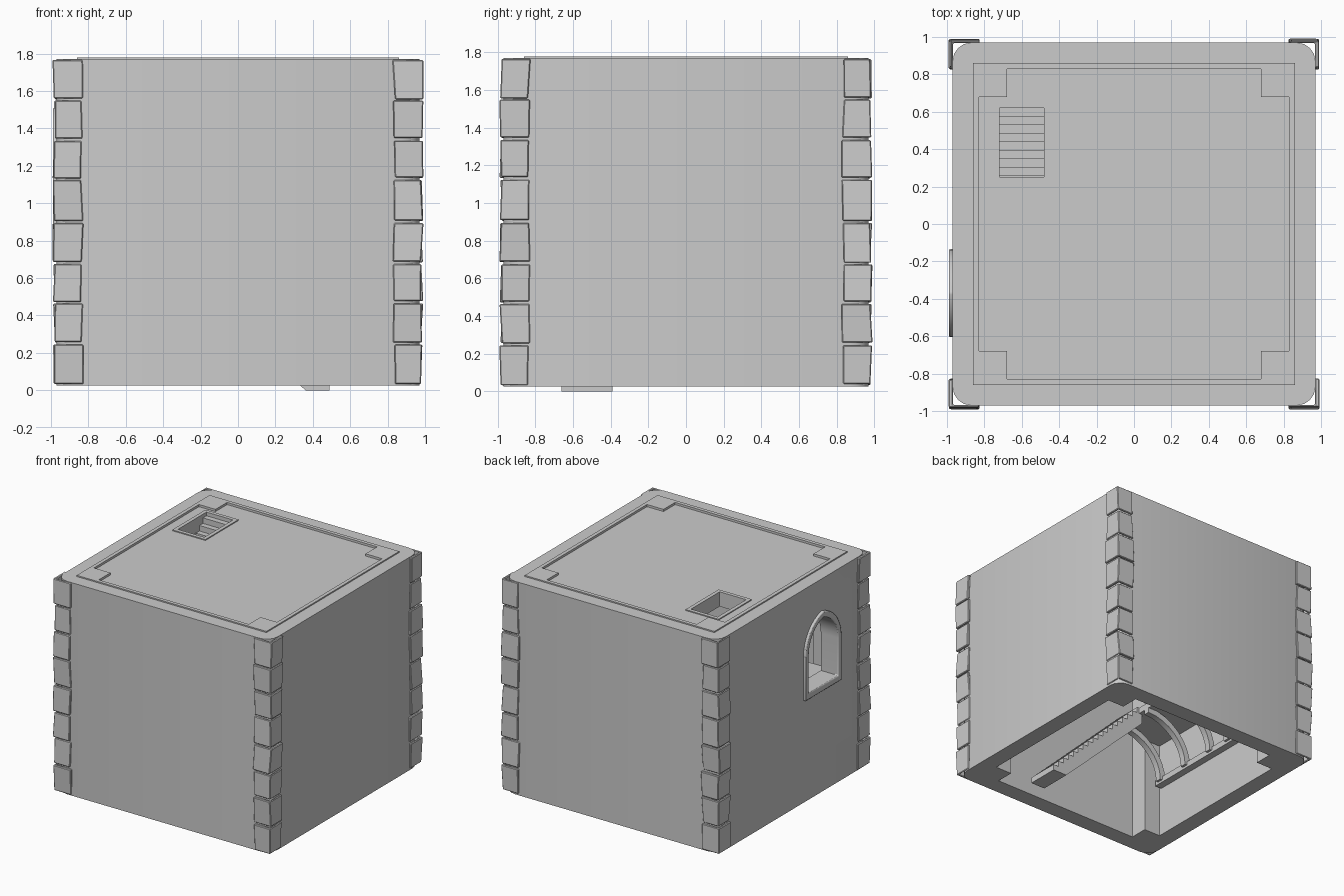
import bpy, bmesh, math, random

random.seed(4)
if "Cube" in bpy.data.objects:
    bpy.data.objects.remove(bpy.data.objects["Cube"], do_unlink=True)

# One plain stone colour
stone = bpy.data.materials.new("stone_grey")
stone.use_nodes = True
GREY = (0.6, 0.6, 0.6, 1)
stone.diffuse_color = GREY
stone.node_tree.nodes["Principled BSDF"].inputs["Base Color"].default_value = GREY

AXES = {"x": lambda u, v, w: (w, u, v),
        "y": lambda u, v, w: (u, w, v),
        "z": lambda u, v, w: (u, v, w)}


def finish(bm, name):
    bmesh.ops.recalc_face_normals(bm, faces=bm.faces[:])
    mesh = bpy.data.meshes.new(name)
    bm.to_mesh(mesh)
    bm.free()
    mesh.materials.append(stone)
    obj = bpy.data.objects.new(name, mesh)
    bpy.context.collection.objects.link(obj)
    return obj


def loft(bm, low, high):
    """Closed solid between two matching rings."""
    a = [bm.verts.new(p) for p in low]
    b = [bm.verts.new(p) for p in high]
    faces = [bm.faces.new(a[::-1]), bm.faces.new(b)]
    for i in range(len(a)):
        j = (i + 1) % len(a)
        faces.append(bm.faces.new((a[i], a[j], b[j], b[i])))
    return faces


def prism(name, pts, lo, hi, axis="z"):
    bm = bmesh.new()
    to = AXES[axis]
    loft(bm, [to(u, v, lo) for u, v in pts], [to(u, v, hi) for u, v in pts])
    return finish(bm, name)


def rect(x0, x1, y0, y1):
    return [(x0, y0), (x1, y0), (x1, y1), (x0, y1)]


def activate(obj):
    bpy.ops.object.select_all(action="DESELECT")
    obj.select_set(True)
    bpy.context.view_layer.objects.active = obj


def cut(obj, cutter):
    mod = obj.modifiers.new("cut", "BOOLEAN")
    mod.operation = "DIFFERENCE"
    mod.solver = "EXACT"
    mod.object = cutter
    activate(obj)
    bpy.ops.object.modifier_apply(modifier=mod.name)
    bpy.data.objects.remove(cutter, do_unlink=True)


def smooth(obj, degrees=35):
    activate(obj)
    bpy.ops.object.shade_smooth_by_angle(angle=math.radians(degrees))


def rounded_square(half, radius, steps=4):
    pts = []
    for k, (sx, sy) in enumerate(((1, 1), (-1, 1), (-1, -1), (1, -1))):
        for i in range(steps + 1):
            t = (k + i / steps) * math.pi / 2
            pts.append((sx * (half - radius) + radius * math.cos(t),
                        sy * (half - radius) + radius * math.sin(t)))
    return pts


def notched_square(half, notch):
    pts = []
    for sx, sy in ((1, 1), (-1, 1), (-1, -1), (1, -1)):
        corner = [(half * sx, notch * sy), (notch * sx, notch * sy), (notch * sx, half * sy)]
        pts += corner if sx * sy > 0 else corner[::-1]
    return pts


def pointed_arch(centre, half, base, spring, apex, steps=8):
    rise = apex - spring
    r = (half * half + rise * rise) / (2 * half)
    end = math.asin(rise / r)
    side = [(half - r + r * math.cos(end * i / steps), spring + r * math.sin(end * i / steps))
            for i in range(steps + 1)]
    return ([(centre - half, base), (centre + half, base)]
            + [(centre + u, v) for u, v in side]
            + [(centre - u, v) for u, v in side[-2::-1]])


# Hollow room shell: walls, ceiling, hatch and window openings
HATCH = (-0.72, -0.48, 0.25, 0.62)
WINDOW = (-0.37, 0.19, 0.91, 1.22, 1.46)
walls = prism("walls", rounded_square(0.97, 0.1), 0.025, 1.77)
cut(walls, prism("room_cutter", notched_square(0.83, 0.68), -0.2, 1.65))
cut(walls, prism("floor_cutter", notched_square(0.83, 0.68), 1.762, 2))
cut(walls, prism("hatch_cutter", rect(*HATCH), 1.5, 2))
cut(walls, prism("window_cutter", pointed_arch(*WINDOW), -1.2, -0.7, "x"))
smooth(walls)

# Raised lips around the roof floor and the hatch
floor_lip = prism("floor_lip", rect(-0.86, 0.86, -0.86, 0.86), 1.755, 1.78)
cut(floor_lip, prism("lip_cutter", notched_square(0.83, 0.68), 1.7, 1.9))
hx0, hx1, hy0, hy1 = HATCH
hatch_lip = prism("hatch_lip", rect(hx0 - 0.03, hx1 + 0.03, hy0 - 0.03, hy1 + 0.03), 1.755, 1.77)
cut(hatch_lip, prism("lip_cutter", rect(*HATCH), 1.7, 1.9))

# Pointed window frame
frame = prism("window_frame", pointed_arch(-0.37, 0.235, 0.86, 1.22, 1.51), -0.99, -0.95, "x")
cut(frame, prism("frame_cutter", pointed_arch(*WINDOW), -1.2, -0.7, "x"))
bevel = frame.modifiers.new("bevel", "BEVEL")
bevel.width = 0.008
bevel.segments = 2
smooth(frame)


# Corner stones: thin uneven L-shaped blocks stacked up each corner
def stone_ring(sx, sy, arm, out_x, out_y, z):
    inner = 0.967
    pts = [(arm, out_y), (out_x, out_y), (out_x, arm),
           (inner, arm), (inner, inner), (arm, inner)]
    return [(sx * x, sy * y, z) for x, y in pts]


levels = [0.03, 0.25, 0.47, 0.68, 0.9, 1.13, 1.34, 1.555, 1.772]
for sx in (-1, 1):
    for sy in (-1, 1):
        bm = bmesh.new()
        for z0, z1 in zip(levels, levels[1:]):
            z0 += random.uniform(0, 0.01)
            rings = [stone_ring(sx, sy, random.uniform(0.825, 0.84), random.uniform(0.977, 0.992),
                                random.uniform(0.977, 0.992), z) for z in (z0, z1 - 0.006)]
            loft(bm, *rings)
        obj = finish(bm, f"corner_stones_{'left' if sx > 0 else 'right'}_{'back' if sy > 0 else 'front'}")
        bevel = obj.modifiers.new("bevel", "BEVEL")
        bevel.width = 0.006
        bevel.segments = 1


# Stairs: sawtooth profile with a sloped underside
def flight(name, start, run, z0, z1, count, lo, hi, axis):
    step, rise = run / count, (z1 - z0) / count
    pts = [(start, z0)]
    for i in range(count):
        pts += [(start + step * i, z0 + rise * (i + 1)),
                (start + step * (i + 1), z0 + rise * (i + 1))]
    foot = math.copysign(0.13, run)
    pts += [(start + run, z1 - 0.13), (start + foot, z0)]
    return prism(name, pts, lo, hi, axis)


flight("lower_stairs", 0.49, -0.9, 0.0, 0.88, 18, -0.66, -0.39, "y")
flight("upper_stairs", -0.24, 0.86, 0.88, 1.74, 19, -0.72, -0.48, "x")

# Landing on curved wall brackets
prism("landing", rect(-0.83, -0.38, -0.68, 0.28), 0.83, 0.88)
prism("bracket_rail", rect(-0.83, -0.77, -0.66, 0.28), 0.44, 0.49)
for n, y in enumerate((-0.6, -0.3, 0.0, 0.22)):
    arc = [(i / 8 * math.pi / 2) for i in range(9)]
    curve = ([(-0.38 - 0.42 * math.cos(t), 0.46 + 0.38 * math.sin(t)) for t in arc]
             + [(-0.38 - 0.37 * math.cos(t), 0.46 + 0.33 * math.sin(t)) for t in arc[::-1]])
    smooth(prism(f"landing_bracket_{n + 1}", curve, y - 0.025, y + 0.025, "y"))
